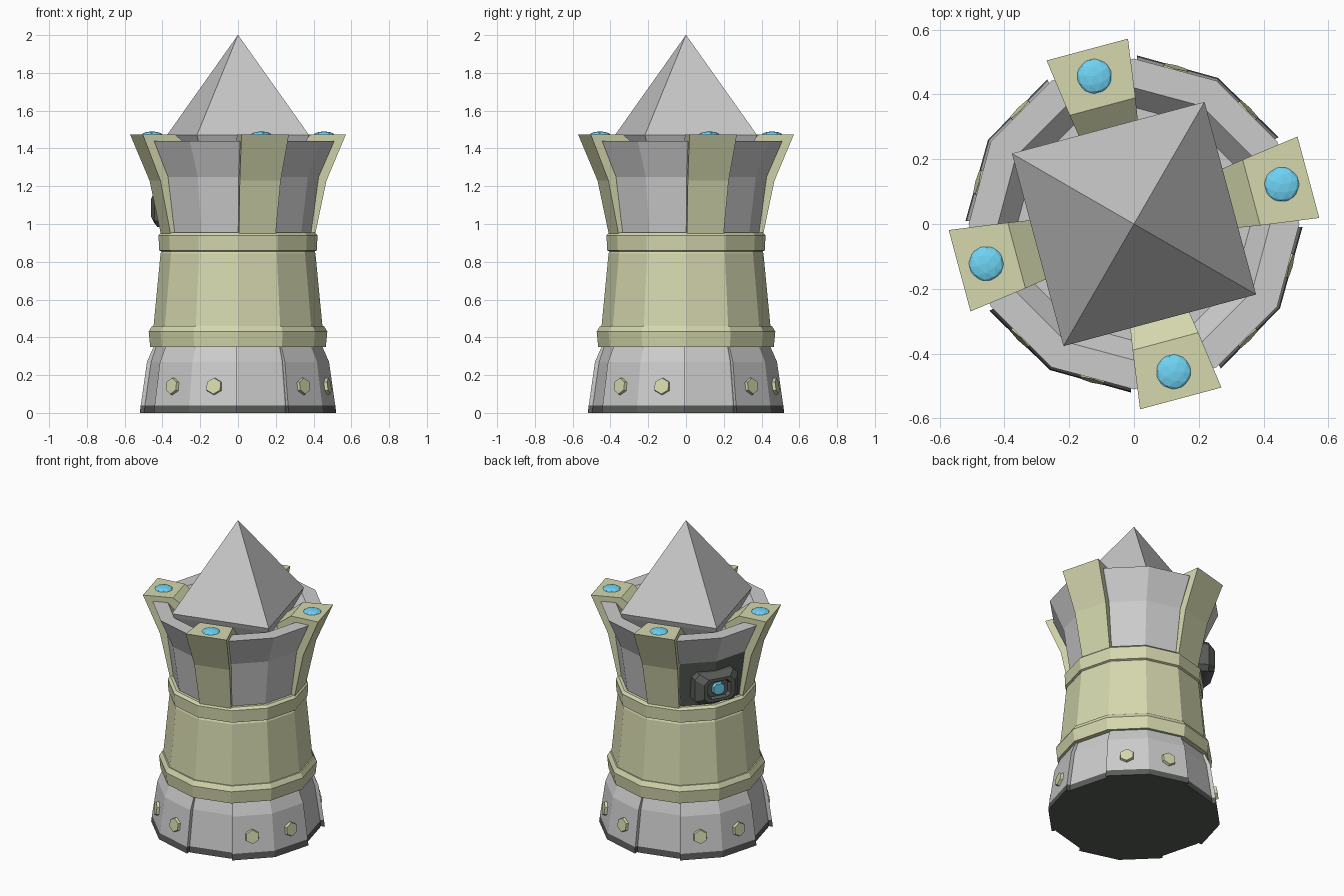
import bpy, bmesh
from math import radians, cos, sin
from mathutils import Matrix, Vector

if "Cube" in bpy.data.objects:
    bpy.data.objects.remove(bpy.data.objects["Cube"])


def material(name, rgb):
    m = bpy.data.materials.new(name)
    m.diffuse_color = (*rgb, 1)
    m.use_nodes = True
    m.node_tree.nodes["Principled BSDF"].inputs["Base Color"].default_value = m.diffuse_color
    return m


OLIVE = material("olive", (0.66, 0.68, 0.42))
DARK = material("dark", (0.10, 0.11, 0.10))
BLUE = material("blue", (0.16, 0.66, 0.92))


def finish(bm, name, mat=None):
    bmesh.ops.recalc_face_normals(bm, faces=bm.faces)
    me = bpy.data.meshes.new(name)
    bm.to_mesh(me)
    bm.free()
    if mat:
        me.materials.append(mat)
    ob = bpy.data.objects.new(name, me)
    bpy.context.collection.objects.link(ob)
    return ob


def loft(bm, rings):
    """Skin a list of closed rings and cap both ends."""
    vs = [[bm.verts.new(p) for p in ring] for ring in rings]
    n = len(vs[0])
    for a, b in zip(vs, vs[1:]):
        for i in range(n):
            j = (i + 1) % n
            bm.faces.new((a[i], a[j], b[j], b[i]))
    bm.faces.new(vs[0])
    bm.faces.new(vs[-1])


def polar(r, deg, z):
    return (r * cos(radians(deg)), r * sin(radians(deg)), z)


def lathe(name, profile, mat=None, sides=12, start=0):
    bm = bmesh.new()
    loft(bm, [[polar(r, start + 360 * i / sides, z) for i in range(sides)] for r, z in profile])
    return finish(bm, name, mat)


def sector(name, profile, a0, inner, mat=None):
    """Plate covering two neighbouring sides of the tower."""
    bm = bmesh.new()
    angles = (a0 + 1, a0 + 30, a0 + 59)
    loft(bm, [[polar(r, a, z) for a in angles] + [polar(inner, a, z) for a in reversed(angles)]
              for r, z in profile])
    return finish(bm, name, mat)


# Base core and dark foot
lathe("foot", [(0.495, 0), (0.493, 0.04)], DARK)
lathe("base_core", [(0.493, 0.04), (0.46, 0.27), (0.43, 0.36)])

# Olive barrel with two raised bands
lathe("barrel", [(0.43, 0.35), (0.465, 0.35), (0.473, 0.43), (0.455, 0.46), (0.447, 0.46),
                 (0.41, 0.845), (0.405, 0.855), (0.417, 0.86), (0.421, 0.94), (0.405, 0.955),
                 (0.37, 0.955)], OLIVE)

# Flared crown with hollow rim
crown = lathe("crown", [(0.385, 0.94), (0.427, 1.25), (0.51, 1.44), (0.42, 1.44), (0.36, 1.37)])
crown.data.materials.append(None)
crown.data.materials.append(DARK)
for f in crown.data.polygons:
    c = f.center
    if 0.95 < c.z < 1.2 and c.x < 0 and c.y > 0 and c.y < -1.75 * c.x:
        f.material_index = 1

# Spire
lathe("spire", [(0.37, 1.36), (0.42, 1.44), (0.435, 1.47), (0.001, 2.0)], None, 4, 60)

for k in range(4):
    # Base plates with bolts
    a0 = 30 + 90 * k
    sector("foot_plate", [(0.52, 0), (0.515, 0.04)], a0, 0.40, DARK)
    sector("base_plate", [(0.515, 0.04), (0.482, 0.27), (0.445, 0.355)], a0, 0.40)
    for a in (a0 + 15, a0 + 45):
        bm = bmesh.new()
        mat = (Matrix.Rotation(radians(a), 4, 'Z') @ Matrix.Translation((0.484, 0, 0.14))
               @ Matrix.Rotation(radians(82), 4, 'Y') @ Matrix.Rotation(radians(30), 4, 'Z'))
        # Force one hexagon corner to point up
        bmesh.ops.create_cone(bm, cap_ends=True, segments=6, radius1=0.05, radius2=0.043,
                              depth=0.034, matrix=mat)
        finish(bm, "bolt", OLIVE)

    # Flared clamp struts: (radius, height, half width)
    turn = Matrix.Rotation(radians(15 + 90 * k), 4, 'Z')
    prof = [(0.35, 0.93, 0.10), (0.395, 0.94, 0.10), (0.455, 1.23, 0.112), (0.557, 1.475, 0.13),
            (0.375, 1.475, 0.105), (0.28, 1.40, 0.09), (0.28, 1.36, 0.09), (0.35, 1.30, 0.10)]
    bm = bmesh.new()
    loft(bm, [[turn @ Vector((r, s * w, z)) for r, z, w in prof] for s in (-1, 1)])
    finish(bm, "strut", OLIVE)

    # Gem studs
    bm = bmesh.new()
    bmesh.ops.create_icosphere(bm, subdivisions=2, radius=0.056,
                               matrix=turn @ Matrix.Translation((0.472, 0, 1.472))
                               @ Matrix.Diagonal((1, 1, 0.32, 1)))
    finish(bm, "gem", BLUE)

# Lamp housing on the back left of the crown
turn = Matrix.Rotation(radians(150), 4, 'Z')


def octagon(r, w, h, c):
    pts = [(w, h - c), (w - c, h), (c - w, h), (-w, h - c),
           (-w, c - h), (c - w, -h), (w - c, -h), (w, c - h)]
    return [turn @ Vector((r, y, 1.085 + z)) for y, z in pts]


bm = bmesh.new()
loft(bm, [octagon(0.33, 0.14, 0.10, 0.03), octagon(0.43, 0.14, 0.10, 0.03),
          octagon(0.475, 0.10, 0.075, 0.03), octagon(0.475, 0.075, 0.056, 0.022),
          octagon(0.45, 0.065, 0.05, 0.02)])
finish(bm, "lamp_housing", DARK)
bm = bmesh.new()
loft(bm, [octagon(0.44, 0.04, 0.04, 0.02), octagon(0.468, 0.034, 0.034, 0.017)])
finish(bm, "lamp_lens", BLUE)
